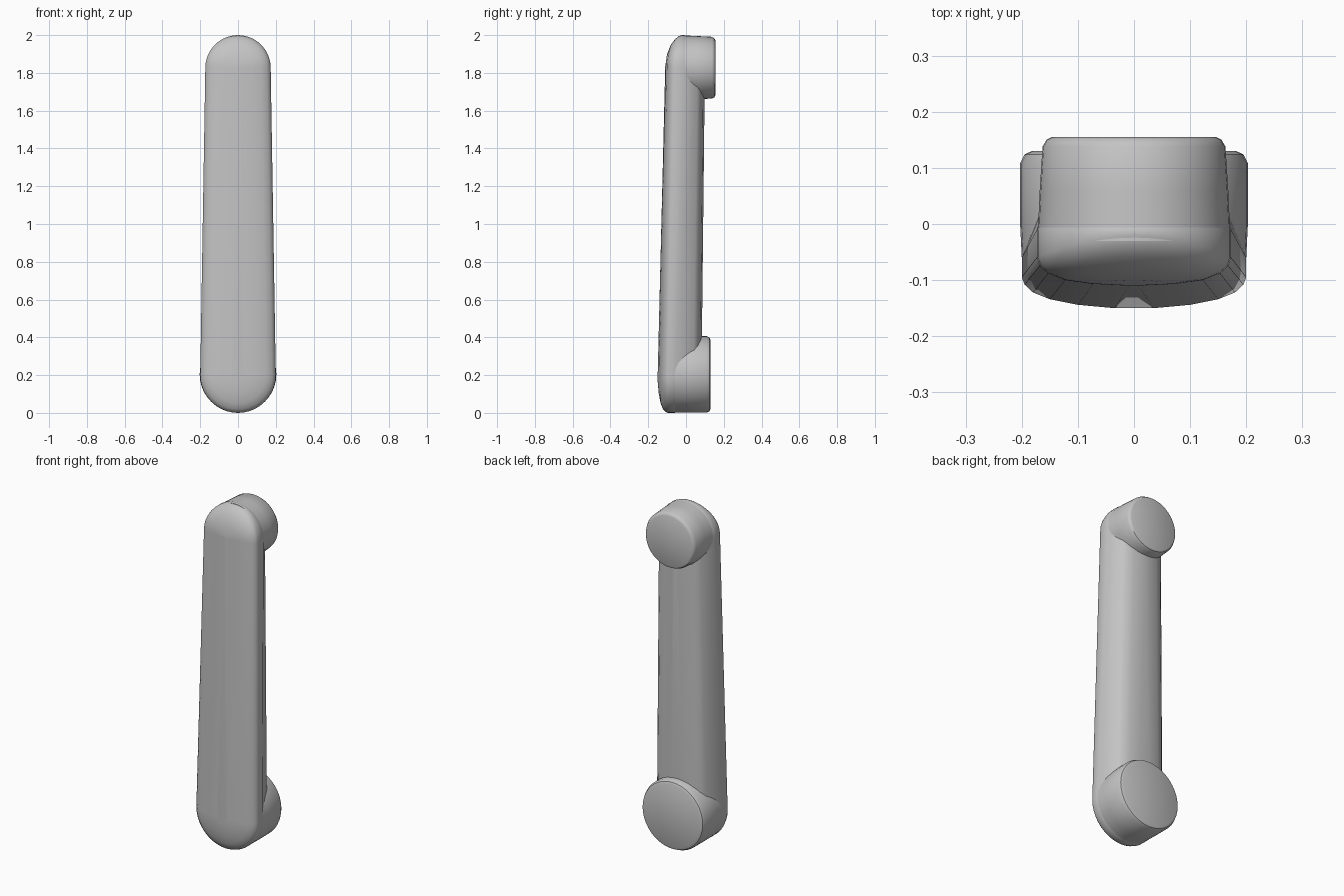
import bpy, bmesh, math

cube = bpy.data.objects.get("Cube")
if cube:
    bpy.data.objects.remove(cube, do_unlink=True)

grey = bpy.data.materials.new("plain_grey")
grey.use_nodes = True
colour = (0.55, 0.55, 0.55, 1)
grey.diffuse_color = colour
grey.node_tree.nodes["Principled BSDF"].inputs["Base Color"].default_value = colour

LOW, HIGH = 0.2, 1.827      # centres of the two rounded ends
R_LOW, R_HIGH = 0.2, 0.173  # radii of the two rounded ends
SEG = 20


def loft(name, rings):
    """Skin matching rings of points, cap both ends and shade smooth."""
    bm = bmesh.new()
    loops = [[bm.verts.new(p) for p in ring] for ring in rings]
    n = len(loops[0])
    for a, b in zip(loops, loops[1:]):
        for i in range(n):
            j = (i + 1) % n
            bm.faces.new((a[i], a[j], b[j], b[i]))
    bm.faces.new(loops[0])
    bm.faces.new(loops[-1])
    bmesh.ops.recalc_face_normals(bm, faces=bm.faces)
    mesh = bpy.data.meshes.new(name)
    bm.to_mesh(mesh)
    bm.free()
    obj = bpy.data.objects.new(name, mesh)
    bpy.context.collection.objects.link(obj)
    mesh.materials.append(grey)
    bpy.ops.object.select_all(action='DESELECT')
    obj.select_set(True)
    bpy.context.view_layer.objects.active = obj
    bpy.ops.object.shade_smooth_by_angle(angle=math.radians(35))
    return obj


def bar_ring(inset, y_low, y_high, dome):
    """Tapered round-ended outline, set in and tilted from low to high."""
    ring = []
    for centre, radius, start, y in ((HIGH, R_HIGH, 0, y_high),
                                     (LOW, R_LOW, math.pi, y_low)):
        for i in range(SEG + 1):
            a = start + math.pi * i / SEG
            r = radius - inset
            z = centre + r * math.sin(a)
            rise = max(0, (z - HIGH) / R_HIGH)
            ring.append((r * math.cos(a), y + dome * rise ** 2, z))
    return ring


# Handle bar: crowned front, slanted sides and rounded back
front = [(0.165, -0.15, -0.11), (0.10, -0.144, -0.107), (0.05, -0.134, -0.10),
         (0.02, -0.122, -0.088), (0.005, -0.108, -0.075), (0, -0.095, -0.06)]
back = [(0, -0.06, -0.01), (0.04, 0.04, 0.06), (0.06, 0.06, 0.077),
        (0.10, 0.075, 0.092), (0.16, 0.082, 0.10)]
loft("handle_bar", [bar_ring(*p, 0.04) for p in front] + [bar_ring(*p, 0) for p in back])


# Round mounting feet behind each end, with a worn back edge
def foot(name, profile):
    count = 2 * SEG
    loft(name, [[(r * math.cos(math.tau * i / count), y,
                  z + r * math.sin(math.tau * i / count)) for i in range(count)]
                for y, r, z in profile])


foot("lower_foot", [(-0.08, 0.199, LOW), (0.0, 0.203, 0.204), (0.108, 0.203, 0.204),
                    (0.124, 0.195, 0.204), (0.13, 0.182, 0.204)])
foot("upper_foot", [(-0.03, 0.172, HIGH), (0.06, 0.168, HIGH), (0.138, 0.163, 0.001 + HIGH),
                    (0.15, 0.156, HIGH), (0.155, 0.146, HIGH)])
